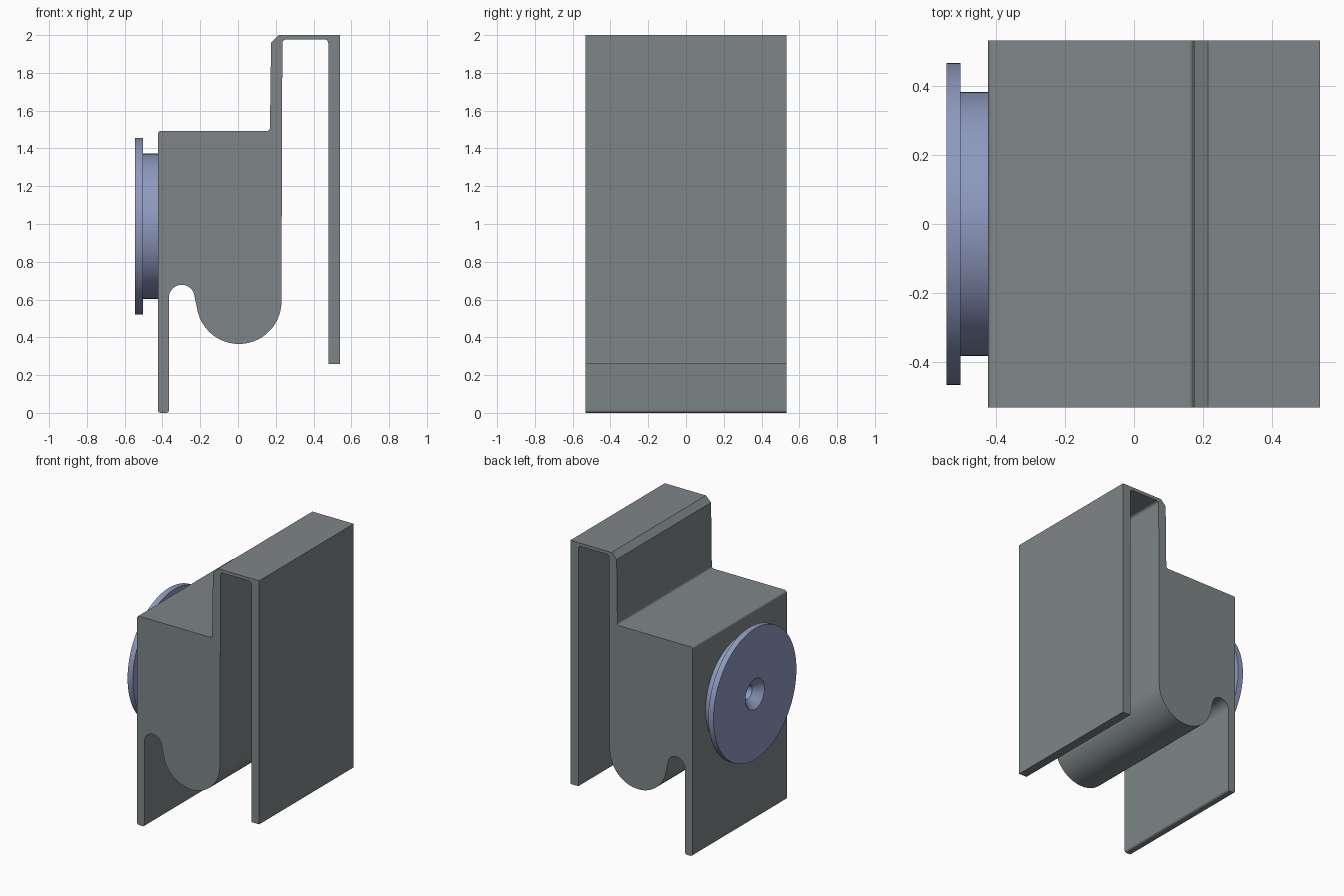
import bpy, bmesh, math
from mathutils import Vector

if "Cube" in bpy.data.objects:
    bpy.data.objects.remove(bpy.data.objects["Cube"])


def material(name, rgb):
    m = bpy.data.materials.new(name)
    m.diffuse_color = (*rgb, 1)
    m.use_nodes = True
    m.node_tree.nodes["Principled BSDF"].inputs["Base Color"].default_value = m.diffuse_color
    return m


grey = material("grey plastic", (0.21, 0.24, 0.242))
blue = material("slate blue", (0.27, 0.32, 0.52))


def finish(bm, name, mat):
    bmesh.ops.recalc_face_normals(bm, faces=bm.faces)
    me = bpy.data.meshes.new(name)
    bm.to_mesh(me)
    bm.free()
    me.materials.append(mat)
    ob = bpy.data.objects.new(name, me)
    bpy.context.collection.objects.link(ob)
    bpy.ops.object.select_all(action='DESELECT')
    ob.select_set(True)
    bpy.context.view_layer.objects.active = ob
    bpy.ops.object.shade_smooth_by_angle(angle=math.radians(30))
    return ob


def arc(cx, cz, r, a0, a1, n):
    """Points on an arc, angles in degrees."""
    out = []
    for i in range(n + 1):
        a = math.radians(a0 + (a1 - a0) * i / n)
        out.append((cx + r * math.cos(a), cz + r * math.sin(a)))
    return out


def fillet(p, c, q, r, n=5):
    """Round corner c lying between points p and q."""
    p, c, q = Vector(p), Vector(c), Vector(q)
    u, v = (p - c).normalized(), (q - c).normalized()
    half = u.angle(v) / 2
    a, b = c + u * r / math.tan(half), c + v * r / math.tan(half)
    m = c + (u + v).normalized() * r / math.sin(half)
    return [tuple(m + ((a - m).lerp(b - m, i / n)).normalized() * r)
            for i in range(n + 1)]


# Bracket: one side profile swept across the full width
corners = [  # x, z, corner radius
    (0.235, 1.977, 0.02), (0.478, 1.977, 0.02), (0.478, 0.26, 0),
    (0.541, 0.26, 0), (0.541, 2.0, 0), (0.215, 2.0, 0), (0.175, 1.96, 0),
    (0.169, 1.493, 0.016), (-0.424, 1.493, 0.015), (-0.424, 0, 0.015),
    (-0.366, 0, 0.015)]
groove = arc(-0.298, 0.61, 0.068, 180, 11.4, 20)
bulge = arc(0.005, 0.59, 0.225, 191.4, 360, 36)
profile = groove + bulge
for i, (x, z, r) in enumerate(corners):
    before = corners[i - 1][:2] if i else bulge[-1]
    after = corners[i + 1][:2] if i + 1 < len(corners) else groove[0]
    profile += fillet(before, (x, z), after, r) if r else [(x, z)]

bm = bmesh.new()
HALF = 0.533
face = bm.faces.new([bm.verts.new((x, -HALF, z)) for x, z in profile])
ext = bmesh.ops.extrude_face_region(bm, geom=[face], use_keep_orig=True)
bmesh.ops.translate(bm, vec=(0, 2 * HALF, 0),
                    verts=[g for g in ext["geom"] if isinstance(g, bmesh.types.BMVert)])
finish(bm, "bracket", grey)


# Round knob: flange, hub and countersunk hole turned about the x axis
def lathe(name, points, zc, mat, n=72):
    bm = bmesh.new()
    rings = []
    for x, r in points:
        rings.append([bm.verts.new((x, r * math.cos(2 * math.pi * k / n),
                                    zc + r * math.sin(2 * math.pi * k / n)))
                      for k in range(n)])
    for a, b in zip(rings, rings[1:]):
        for k in range(n):
            j = (k + 1) % n
            bm.faces.new((a[k], a[j], b[j], b[k]))
    bm.faces.new(rings[0])
    bm.faces.new(rings[-1])
    return finish(bm, name, mat)


lathe("knob", [(-0.424, 0.384), (-0.504, 0.384), (-0.504, 0.468),
               (-0.545, 0.468), (-0.545, 0.108), (-0.488, 0.05),
               (-0.43, 0.05)], 0.988, blue)
